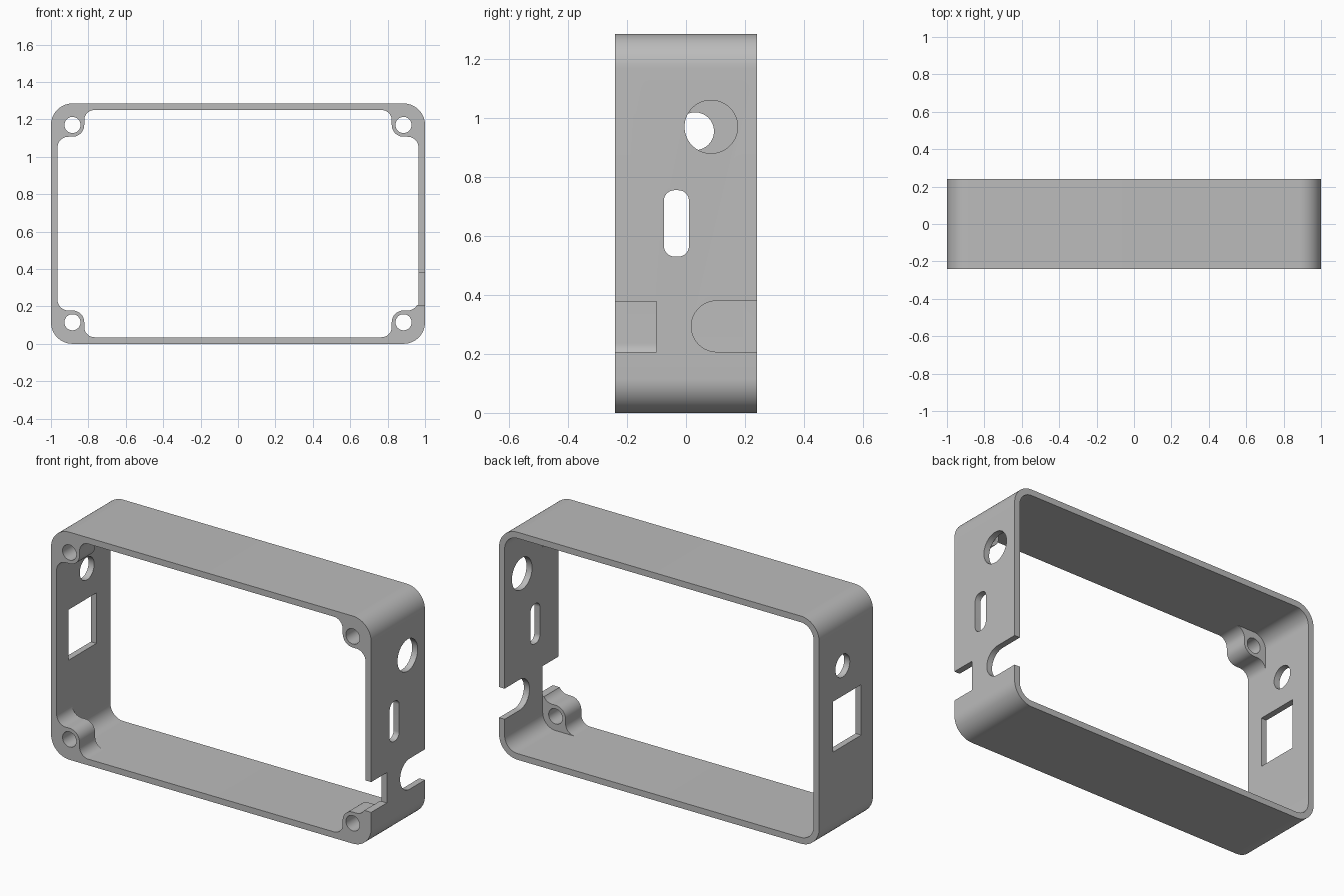
import bpy, bmesh
from math import sin, cos, pi
from mathutils import Vector

if "Cube" in bpy.data.objects:
    bpy.data.objects.remove(bpy.data.objects["Cube"], do_unlink=True)

HEIGHT, DEPTH, WALL = 1.285, 0.48, 0.035
MID = HEIGHT / 2
FRONT, BACK = -DEPTH / 2, DEPTH / 2
BOSS_BACK = -0.10


def rounded(corners, steps=14):
    """Outline with each right-angled corner (u, v, radius) filleted."""
    pts, n = [], len(corners)
    for i, (u, v, r) in enumerate(corners):
        p = Vector((u, v))
        a = (Vector(corners[i - 1][:2]) - p).normalized()
        b = (Vector(corners[(i + 1) % n][:2]) - p).normalized()
        c = p + (a + b) * r
        for k in range(steps + 1 if r else 1):
            t = k / steps * pi / 2
            q = c - b * r * cos(t) - a * r * sin(t) if r else p
            if not pts or (q - pts[-1]).length > 1e-4:
                pts.append(q)
    if (pts[0] - pts[-1]).length < 1e-4:
        pts.pop()
    return pts


def box_outline(u0, u1, v0, v1, r=0.0, r_far=None):
    far = r if r_far is None else r_far
    return rounded([(u0, v0, r), (u1, v0, far), (u1, v1, far), (u0, v1, r)])


def prism(name, outline, axis, lo, hi):
    """Extrude an outline along x (outline in y, z) or y (outline in x, z)."""
    def place(p, d):
        return (d, p.x, p.y) if axis == "x" else (p.x, d, p.y)
    bm = bmesh.new()
    face = bm.faces.new([bm.verts.new(place(p, lo)) for p in outline])
    moved = bmesh.ops.extrude_face_region(bm, geom=[face])["geom"]
    shift = Vector((hi - lo, 0, 0)) if axis == "x" else Vector((0, hi - lo, 0))
    bmesh.ops.translate(bm, vec=shift,
                        verts=[e for e in moved if isinstance(e, bmesh.types.BMVert)])
    bmesh.ops.recalc_face_normals(bm, faces=bm.faces)
    mesh = bpy.data.meshes.new(name)
    bm.to_mesh(mesh)
    bm.free()
    obj = bpy.data.objects.new(name, mesh)
    bpy.context.collection.objects.link(obj)
    return obj


# Outer block with rounded corners
frame = prism("enclosure_frame", box_outline(-1, 1, 0, HEIGHT, 0.115), "y", FRONT, BACK)

# Front opening outline, stepping around a screw boss in each corner
inner_x, inner_z = 1 - WALL, MID - WALL
screw_x, screw_z, boss_r = 0.885, MID - 0.115, 0.063
boss = [(inner_x, screw_z - boss_r, 0.058),
        (screw_x - boss_r, screw_z - boss_r, boss_r),
        (screw_x - boss_r, inner_z, 0.055)]
opening = []
for sx, sz in ((1, 1), (-1, 1), (-1, -1), (1, -1)):
    quarter = [(sx * x, MID + sz * z, r) for x, z, r in boss]
    opening += quarter if sx * sz > 0 else quarter[::-1]

cutters = [
    prism("front_opening", rounded(opening), "y", -0.5, 0.0),
    prism("back_cavity", box_outline(-inner_x, inner_x, WALL, HEIGHT - WALL, 0.08),
          "y", BOSS_BACK, 0.5),
]

# Screw holes
for sx in (-1, 1):
    for sz in (-1, 1):
        x, z, r = sx * screw_x, MID + sz * screw_z, 0.043
        cutters.append(prism("screw_hole", box_outline(x - r, x + r, z - r, z + r, r),
                             "y", -0.5, 0.0))

# Left wall: round port, slot, square front notch, round-ended back notch
left_cuts = [
    ("round_port", box_outline(-0.005, 0.175, 0.88, 1.06, 0.09)),
    ("slot", box_outline(-0.075, 0.01, 0.53, 0.755, 0.036)),
    ("front_notch", box_outline(-0.4, BOSS_BACK, 0.207, 0.378)),
    ("back_notch", box_outline(0.018, 0.4, 0.207, 0.38, 0.0865, 0)),
]
# Right wall: small round port and square port
right_cuts = [
    ("small_port", box_outline(-0.033, 0.095, 0.891, 1.019, 0.064)),
    ("square_port", box_outline(-0.135, 0.115, 0.50, 0.785)),
]
cutters += [prism(n, o, "x", 0.87, 1.2) for n, o in left_cuts]
cutters += [prism(n, o, "x", -1.2, -0.87) for n, o in right_cuts]

# Cut everything out, keep the result as plain mesh
for cutter in cutters:
    cutter.hide_render = True
    mod = frame.modifiers.new(cutter.name, "BOOLEAN")
    mod.operation, mod.solver, mod.object = "DIFFERENCE", "EXACT", cutter
bpy.context.view_layer.update()
graph = bpy.context.evaluated_depsgraph_get()
result = bpy.data.meshes.new_from_object(frame.evaluated_get(graph))
frame.modifiers.clear()
frame.data = result
for cutter in cutters:
    bpy.data.objects.remove(cutter, do_unlink=True)

# Grey plastic
grey = bpy.data.materials.new("plain grey")
grey.use_nodes = True
colour = (0.5, 0.5, 0.5, 1)
grey.diffuse_color = colour
grey.node_tree.nodes["Principled BSDF"].inputs["Base Color"].default_value = colour
frame.data.materials.clear()
frame.data.materials.append(grey)

# Smooth fillets, sharp edges
bpy.ops.object.select_all(action="DESELECT")
frame.select_set(True)
bpy.context.view_layer.objects.active = frame
bpy.ops.object.shade_smooth_by_angle(angle=pi / 6)
